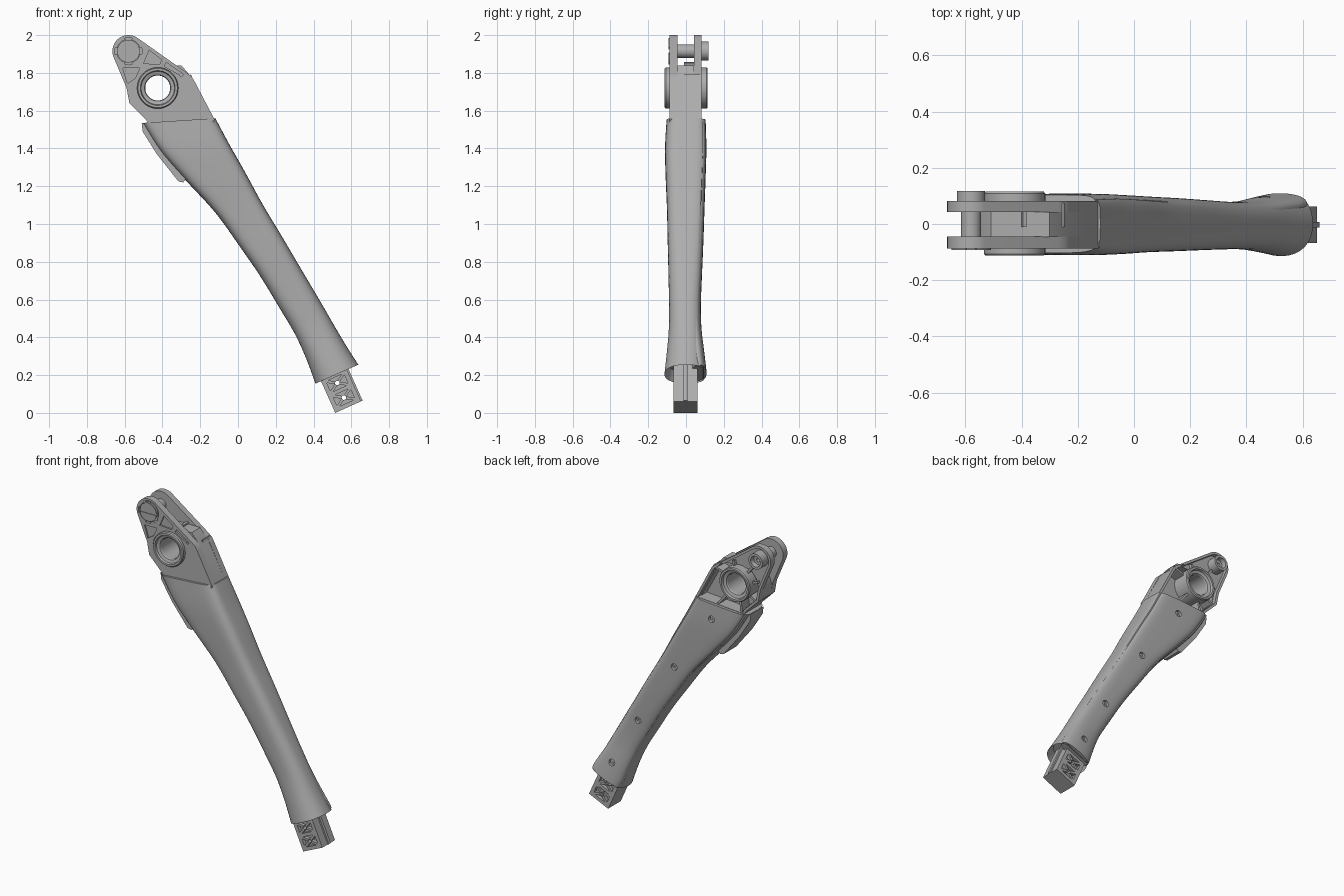
import bpy, bmesh, math
from mathutils import Vector

if "Cube" in bpy.data.objects:
    bpy.data.objects.remove(bpy.data.objects["Cube"], do_unlink=True)

grey = bpy.data.materials.new("moulded_grey")
grey.use_nodes = True
grey.diffuse_color = (0.42, 0.42, 0.42, 1)
grey.node_tree.nodes["Principled BSDF"].inputs["Base Color"].default_value = grey.diffuse_color


def make(name, bm):
    bmesh.ops.recalc_face_normals(bm, faces=bm.faces)
    mesh = bpy.data.meshes.new(name)
    bm.to_mesh(mesh)
    bm.free()
    ob = bpy.data.objects.new(name, mesh)
    bpy.context.collection.objects.link(ob)
    mesh.materials.append(grey)
    return ob


def prism(name, pts, y0, y1):
    """Outline in x, z pushed from y0 to y1."""
    bm = bmesh.new()
    rings = [[bm.verts.new((x, y, z)) for x, z in pts] for y in (y0, y1)]
    for ring in rings:
        bm.faces.new(ring)
    for i in range(len(pts)):
        j = (i + 1) % len(pts)
        bm.faces.new((rings[0][i], rings[0][j], rings[1][j], rings[1][i]))
    return make(name, bm)


def circle(c, r, a0=0, a1=360, n=40):
    full = a1 - a0 == 360
    steps = n if full else n + 1
    angles = [math.radians(a0 + (a1 - a0) * i / n) for i in range(steps)]
    return [(c[0] + r * math.cos(a), c[1] + r * math.sin(a)) for a in angles]


def lathe(name, c, profile, n=48):
    """Closed (radius, y) profile turned about an axis along y."""
    bm = bmesh.new()
    rings = [[bm.verts.new((x, y, z)) for x, z in circle(c, r, n=n)] for r, y in profile]
    for a, b in zip(rings, rings[1:] + rings[:1]):
        for i in range(n):
            j = (i + 1) % n
            bm.faces.new((a[i], a[j], b[j], b[i]))
    return make(name, bm)


def inset(pts, d):
    out = []
    for i, p in enumerate(pts):
        a, p, b = Vector(pts[i - 1]), Vector(p), Vector(pts[(i + 1) % len(pts)])
        e, f = (p - a).normalized(), (b - p).normalized()
        m = Vector((-e.y - f.y, e.x + f.x)).normalized()
        k = max(0.4, m.dot(Vector((-e.y, e.x))))
        out.append(tuple(p + m * d / k))
    return out


def bar(name, p, q, w, y0, y1):
    p, q = Vector(p), Vector(q)
    d = (q - p).normalized() * w / 2
    s = Vector((-d.y, d.x))
    return prism(name, [tuple(v) for v in (p + s, p - s, q - s, q + s)], y0, y1)


def cut(ob, cutters):
    for c in cutters:
        c.hide_render = True
        mod = ob.modifiers.new("cut", "BOOLEAN")
        mod.operation, mod.solver, mod.object = "DIFFERENCE", "EXACT", c
    dg = bpy.context.evaluated_depsgraph_get()
    mesh = bpy.data.meshes.new_from_object(ob.evaluated_get(dg))
    ob.modifiers.clear()
    ob.data = mesh
    for c in cutters:
        bpy.data.objects.remove(c, do_unlink=True)


# Head bracket: two cheeks, a web between them, open pockets at the back
EYE, HUB = (-0.58, 1.915), (-0.425, 1.72)
lower = [(-0.575, 1.64), (-0.52, 1.585), (-0.485, 1.55), (-0.43, 1.45),
         (-0.15, 1.45), (-0.125, 1.555)]
cheek = circle(EYE, 0.085, 55, 202, 20) + [(-0.59, 1.72)] + lower + [
    (-0.23, 1.755), (-0.245, 1.78), (-0.27, 1.8)]
web = [(-0.3, 1.84), (-0.51, 1.84), (-0.56, 1.78), (-0.585, 1.7)] + lower + [(-0.24, 1.77)]


def hub_hole():
    return prism("cutter", circle(HUB, 0.09), -0.3, 0.3)


front = prism("front_cheek", cheek, -0.088, -0.045)
cells = [[(-0.61, 1.825), (-0.52, 1.825), (-0.545, 1.77), (-0.585, 1.745)],
         [(-0.5, 1.85), (-0.415, 1.845), (-0.405, 1.87), (-0.47, 1.92)],
         [(-0.39, 1.835), (-0.31, 1.79), (-0.3, 1.8), (-0.38, 1.855)]]
cut(front, [hub_hole()] + [prism("cutter", c, -0.2, -0.078) for c in cells]
    + [lathe("cutter", EYE, [(0.072, -0.2), (0.072, -0.072), (0.06, -0.072), (0.06, -0.2)])]
    + [prism("cutter", circle((-0.3, 1.79), 0.009, n=16), -0.2, -0.078)])

back = prism("back_cheek", cheek, 0.042, 0.082)
cut(back, [hub_hole(), prism("cutter", inset(cheek, 0.016), 0.055, 0.2),
           prism("cutter", inset(web, 0.02), 0.0, 0.2)])
middle = prism("bracket_web", web, -0.046, 0.043)
cut(middle, [hub_hole(), prism("cutter", inset(web, 0.02), 0.0, 0.2)])

for i, a in enumerate((20, 75, 165, 215, 262, 310)):
    r = math.radians(a)
    reach = (0.19, 0.14, 0.145, 0.15, 0.25, 0.27)[i]
    ends = [(HUB[0] + d * math.cos(r), HUB[1] + d * math.sin(r)) for d in (0.1, reach)]
    bar("back_rib", *ends, 0.014, -0.01, 0.075)
bar("eye_rib", (-0.545, 1.87), (-0.49, 1.8), 0.014, 0.045, 0.075)

# Hub ring, pivot pin and its two ends
lathe("hub_ring", HUB, [(0.104, -0.113), (0.109, -0.106), (0.109, 0.108), (0.104, 0.115),
      (0.092, 0.115), (0.088, 0.1), (0.07, 0.094), (0.066, 0.088),
      (0.066, -0.088), (0.07, -0.094), (0.088, -0.1), (0.092, -0.113)], 64)
prism("pivot_pin", circle(EYE, 0.036), -0.06, 0.06)
head = prism("pin_head", circle(EYE, 0.058), -0.092, -0.07)
cut(head, [bar("cutter", (-0.65, 1.915), (-0.51, 1.915), 0.016, -0.2, -0.082)])
for k in range(4):
    a = 15 + 90 * k
    prism("pin_catch", circle(EYE, 0.073, a, a + 60, 12) + circle(EYE, 0.062, a + 60, a, 12),
          -0.092, -0.07)
lathe("pin_boss", EYE, [(0.05, 0.05), (0.05, 0.118), (0.034, 0.118), (0.03, 0.09),
                        (0.012, 0.09), (0.012, 0.05)])

# Leg stations: left x, z, right x, z, front depth, back depth, squareness
stations = [(-0.505, 1.535, -0.12, 1.56, 0.103, 0.104, 5),
            (-0.41, 1.385, -0.045, 1.42, 0.111, 0.108, 4.6),
            (-0.28, 1.235, 0.04, 1.27, 0.108, 0.104, 4.2),
            (-0.12, 1.06, 0.13, 1.105, 0.101, 0.098, 3.8),
            (0.01, 0.88, 0.235, 0.93, 0.097, 0.092, 3.4),
            (0.12, 0.72, 0.335, 0.76, 0.093, 0.085, 3),
            (0.22, 0.555, 0.43, 0.6, 0.09, 0.079, 2.7),
            (0.3, 0.42, 0.505, 0.47, 0.091, 0.082, 2.5),
            (0.36, 0.29, 0.57, 0.36, 0.101, 0.096, 2.3),
            (0.41, 0.155, 0.637, 0.255, 0.114, 0.11, 2.2)]


def station(t):
    """Smooth curve through the stations."""
    i = min(int(t), len(stations) - 2)
    f = t - i
    a, b, c, d = (stations[max(0, min(len(stations) - 1, i + k))] for k in (-1, 0, 1, 2))
    return [q + f * ((r - p) / 2 + f * (p - 2.5 * q + 2 * r - s / 2
            + f * (1.5 * (q - r) + (s - p) / 2))) for p, q, r, s in zip(a, b, c, d)]


def loft(name, ts, width, section, n=56, hollow=False):
    bm, rings = bmesh.new(), []
    for t in ts:
        lx, lz, rx, rz, fr, bk, sq = station(t)
        w, ring = width(t), []
        for k in range(n):
            a = 2 * math.pi * k / n
            c, s = math.cos(a), math.sin(a)
            u = math.copysign(abs(c) ** (2 / sq), c) * w / 2
            y = section(math.copysign(abs(s) ** (2 / sq), s), fr, bk)
            ring.append(bm.verts.new(((lx + rx) / 2 + u * (rx - lx), y,
                                      (lz + rz) / 2 + u * (rz - lz))))
        rings.append(ring)
    for a, b in zip(rings, rings[1:]):
        for i in range(n):
            j = (i + 1) % n
            bm.faces.new((a[i], a[j], b[j], b[i]))
    bm.faces.new(rings[0])
    end = bm.faces.new(rings[-1])
    if hollow:
        bmesh.ops.recalc_face_normals(bm, faces=bm.faces)
        bmesh.ops.inset_region(bm, faces=[end], thickness=0.02, depth=0)
        bmesh.ops.translate(bm, verts=end.verts, vec=(-0.025, 0, 0.055))
    return make(name, bm)


# Leg shell with its flat back, and the screwed cover set into it
steps = [i * 9 / 45 for i in range(46)]
loft("leg_shell", steps, lambda t: 1,
     lambda s, f, b: min(b - 0.018, 1.1 * s * b) if s > 0 else s * f, hollow=True)
cover = loft("back_cover", [0.03] + steps[1:-1] + [8.9],
             lambda t: 0.9 - 0.25 * max(0, t - 8.5) ** 2,
             lambda s, f, b: b - 0.04 + 0.04 * s)
screws = []
for t in (0.7, 3.1, 5.6, 8.0):
    lx, lz, rx, rz, fr, bk, sq = station(t)
    screws.append(((lx + rx) / 2, (lz + rz) / 2, bk))
cut(cover, [prism("cutter", circle((x, z), 0.021, n=24), b - 0.025, 0.3) for x, z, b in screws])
for x, z, b in screws:
    lathe("cover_screw", (x, z), [(0.015, b - 0.03), (0.015, b - 0.015),
                                  (0.007, b - 0.015), (0.007, b - 0.03)], 20)

# Release flap along the outer edge
flap = [(-0.51, 1.535), (-0.505, 1.49), (-0.43, 1.37), (-0.315, 1.225), (-0.29, 1.22),
        (-0.275, 1.24), (-0.39, 1.38), (-0.47, 1.52)]
prism("side_flap", flap, -0.065, 0.065)

# Square end peg with crossed ribs on both faces
V, U = Vector((0.912, 0.409)), Vector((-0.409, 0.912))


def peg(a, b):
    return tuple(Vector((0.586, 0.032)) + V * a + U * b)


block = prism("end_peg", [peg(-0.078, 0), peg(0.072, 0), peg(0.072, 0.3), peg(-0.078, 0.3)],
              -0.067, 0.062)
cutters = []
for c in (0.055, 0.14):
    cutters.append(prism("cutter", circle(peg(-0.003, c), 0.012, n=20), -0.2, 0.2))
    corners = [(-0.062, c - 0.038), (0.056, c - 0.038), (0.056, c + 0.038), (-0.062, c + 0.038)]
    for i in range(4):
        tri = inset([peg(*corners[i]), peg(*corners[(i + 1) % 4]), peg(-0.003, c)], 0.008)
        for y0, y1 in ((-0.2, -0.045), (0.04, 0.2)):
            cutters.append(prism("cutter", tri, y0, y1))
cut(block, cutters)
prism("peg_key", [peg(0.06, 0), peg(0.081, 0), peg(0.081, 0.25), peg(0.06, 0.25)], -0.012, 0.008)

# Smooth the curved surfaces, keep the edges crisp
bpy.ops.object.select_all(action="DESELECT")
for ob in bpy.context.scene.objects:
    if ob.type == "MESH" and grey.name in ob.data.materials:
        ob.select_set(True)
        bpy.context.view_layer.objects.active = ob
bpy.ops.object.shade_smooth_by_angle(angle=math.radians(32))
